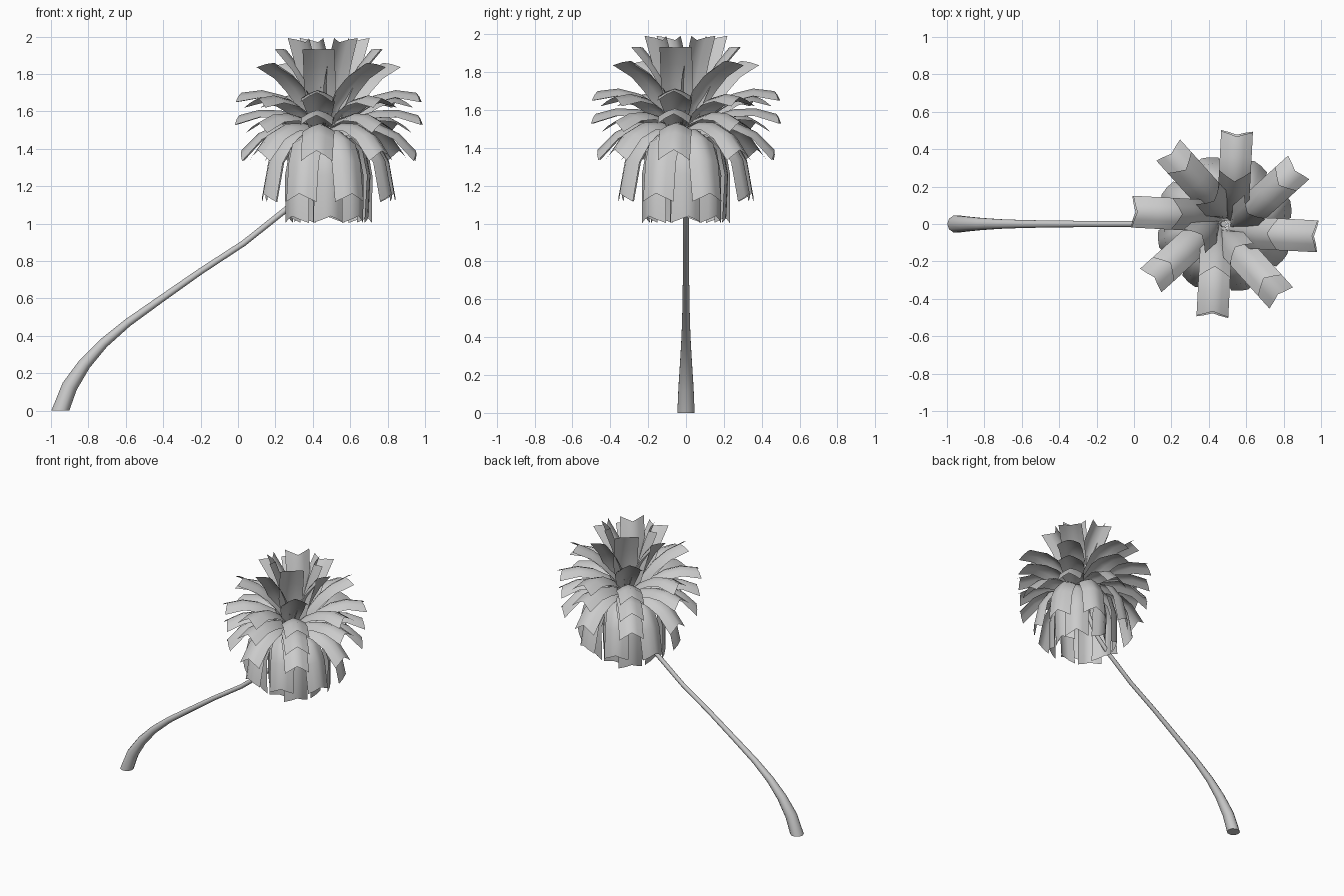
import bpy, bmesh, math
from mathutils import Vector, Matrix

cube = bpy.data.objects.get("Cube")
if cube:
    bpy.data.objects.remove(cube, do_unlink=True)

grey = bpy.data.materials.new("plain grey")
grey.use_nodes = True
grey.diffuse_color = (0.6, 0.6, 0.6, 1)
grey.node_tree.nodes["Principled BSDF"].inputs["Base Color"].default_value = (0.6, 0.6, 0.6, 1)

CROWN = Vector((0.485, 0, 1.5))


def finish(bm, name):
    mesh = bpy.data.meshes.new(name)
    bm.to_mesh(mesh)
    bm.free()
    mesh.materials.append(grey)
    obj = bpy.data.objects.new(name, mesh)
    bpy.context.collection.objects.link(obj)
    bpy.ops.object.select_all(action='DESELECT')
    obj.select_set(True)
    bpy.context.view_layer.objects.active = obj
    bpy.ops.object.shade_smooth_by_angle(angle=math.radians(60))
    return obj


# Leaning trunk: rings swept along a path of (x, z, radius)
def make_trunk(sides=10):
    path = [(-0.95, 0, 0.048), (-0.9, 0.13, 0.042), (-0.82, 0.25, 0.034),
            (-0.72, 0.36, 0.027), (-0.59, 0.47, 0.022), (-0.4, 0.605, 0.019),
            (-0.2, 0.745, 0.017), (0.03, 0.895, 0.016), (0.25, 1.07, 0.016),
            (0.37, 1.19, 0.016), (0.44, 1.33, 0.016), (0.48, 1.5, 0.016)]
    bm = bmesh.new()
    rings = []
    for i, (x, z, radius) in enumerate(path):
        before, after = path[max(i - 1, 0)], path[min(i + 1, len(path) - 1)]
        tangent = Vector((after[0] - before[0], 0, after[1] - before[1])).normalized()
        if i == 0:
            tangent = Vector((0, 0, 1))      # foot is cut level with the ground
        side = Vector((0, 1, 0))
        across = side.cross(tangent)
        ring = []
        for k in range(sides):
            a = math.tau * k / sides
            ring.append(bm.verts.new(Vector((x, 0, z)) + radius * (across * math.cos(a) + side * math.sin(a))))
        rings.append(ring)
    for low, high in zip(rings, rings[1:]):
        for k in range(sides):
            j = (k + 1) % sides
            bm.faces.new((low[k], low[j], high[j], high[k]))
    bm.faces.new(rings[0][::-1])
    bm.faces.new(rings[-1])
    return finish(bm, "trunk")


# One arched frond with a raised midrib and a notched tip
def add_frond(bm, tip, control, azimuth, steps=4):
    start, control, tip = Vector((0.01, 0)), Vector(control), Vector(tip)
    turn = Matrix.Rotation(azimuth, 3, 'Z')
    rows = []
    for i in range(steps + 1):
        t = i / steps
        p = start * (1 - t) ** 2 + control * 2 * t * (1 - t) + tip * t * t
        tangent = ((control - start) * (1 - t) + (tip - control) * t).normalized()
        normal = Vector((-tangent.y, tangent.x))
        half = 0.045 + 0.04 * min(1, t * 2)
        row = []
        for s in (-1, -0.5, 0, 0.5, 1):
            q = p - normal * 0.04 * abs(s) ** 1.4
            if i == steps:
                q = q + tangent * 0.04 * abs(s)
            row.append(bm.verts.new(CROWN + turn @ Vector((q.x, s * half - 0.04, q.y))))
        rows.append(row)
    for a, b in zip(rows, rows[1:]):
        for k in range(4):
            bm.faces.new((a[k], b[k], b[k + 1], a[k + 1]))


# Tiers of fronds: name, count, first azimuth, tip and control as (radius, height)
tiers = [
    ("top_diagonal_fronds", 4, 42, (0.13, 0.47), (0.05, 0.27)),
    ("top_straight_fronds", 4, -3, (0.23, 0.43), (0.08, 0.27)),
    ("raised_diagonal_fronds", 4, 42, (0.355, 0.36), (0.14, 0.28)),
    ("upper_straight_fronds", 4, -3, (0.47, 0.2), (0.25, 0.27)),
    ("upper_diagonal_fronds", 4, 42, (0.47, 0.17), (0.25, 0.24)),
    ("middle_straight_fronds", 4, -3, (0.48, 0.08), (0.27, 0.17)),
    ("middle_diagonal_fronds", 4, 42, (0.47, 0.04), (0.27, 0.16)),
    ("drooping_fronds", 8, -3, (0.47, -0.11), (0.3, 0.12)),
    ("hanging_fronds", 8, 26, (0.37, -0.34), (0.33, 0.08)),
    ("lowest_diagonal_fronds", 4, 48, (0.25, -0.46), (0.29, 0.05)),
    ("lowest_straight_fronds", 4, 14, (0.21, -0.46), (0.27, 0.05)),
]

make_trunk()
for name, count, first, tip, control in tiers:
    bm = bmesh.new()
    for k in range(count):
        add_frond(bm, tip, control, math.radians(first + 360 * k / count))
    finish(bm, name)
